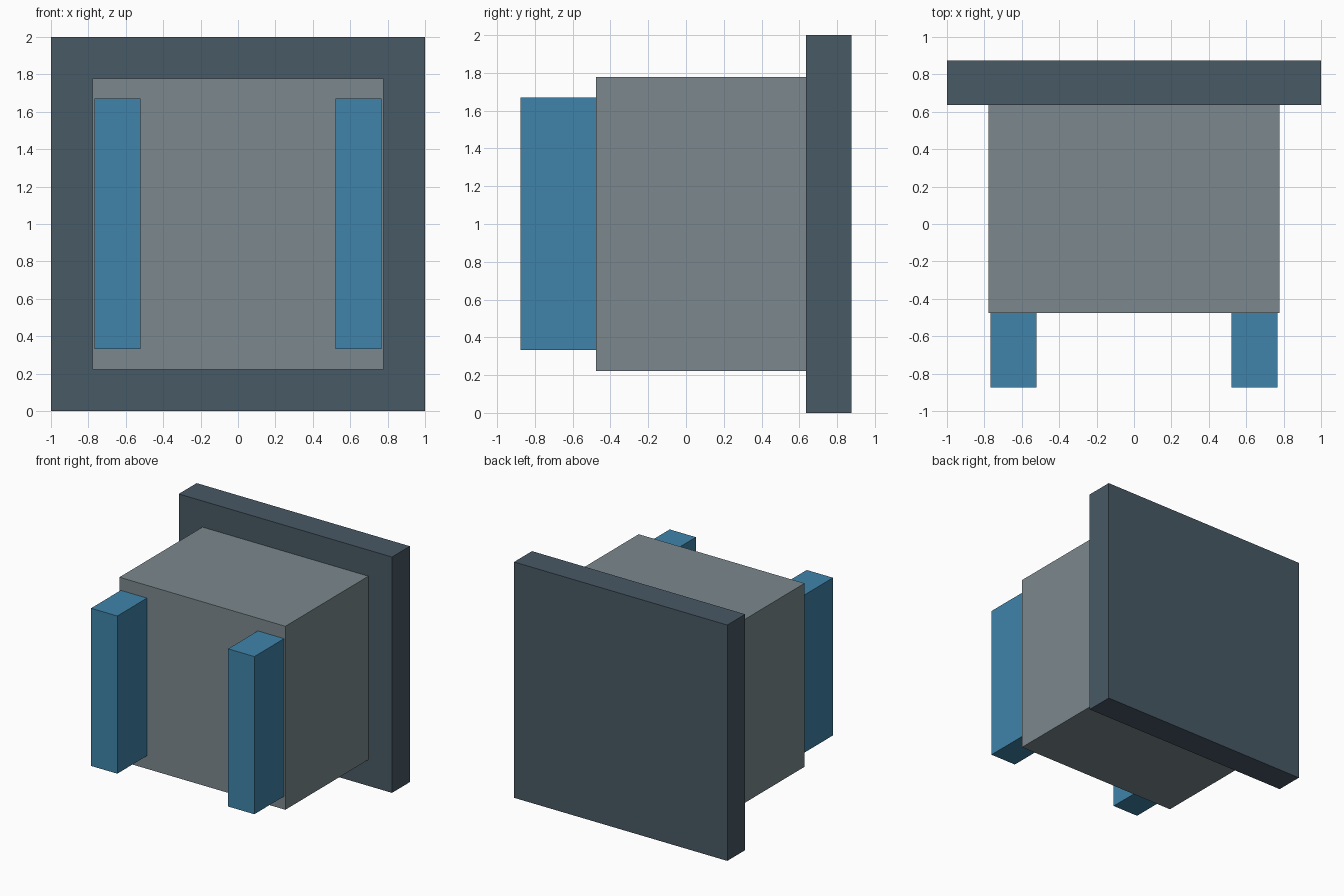
import bpy
from mathutils import Vector

if "Cube" in bpy.data.objects:
    bpy.data.objects.remove(bpy.data.objects["Cube"])


def material(name, rgb):
    mat = bpy.data.materials.new(name)
    mat.diffuse_color = (*rgb, 1.0)
    mat.use_nodes = True
    mat.node_tree.nodes["Principled BSDF"].inputs["Base Color"].default_value = mat.diffuse_color
    return mat


def box(name, low, high, mat):
    """Box spanning two opposite corners."""
    low, high = Vector(low), Vector(high)
    bpy.ops.mesh.primitive_cube_add(size=1, location=(low + high) / 2)
    obj = bpy.context.object
    obj.name = name
    obj.scale = high - low
    bpy.ops.object.transform_apply(location=False, rotation=False, scale=True)
    obj.data.materials.append(mat)
    return obj


slate = material("slate", (0.065, 0.10, 0.13))
grey = material("grey", (0.20, 0.25, 0.27))
blue = material("blue", (0.05, 0.23, 0.40))

# Square back plate
box("back_plate", (-1, 0.635, 0), (1, 0.875, 2), slate)

# Main housing in front of the plate
box("housing", (-0.778, -0.477, 0.222), (0.778, 0.635, 1.778), grey)

# Pair of upright front bars, mirrored left and right
for side, label in ((-1, "left"), (1, "right")):
    x = side * 0.643
    box(f"{label}_front_bar", (x - 0.123, -0.875, 0.333),
        (x + 0.123, -0.477, 1.67), blue)
